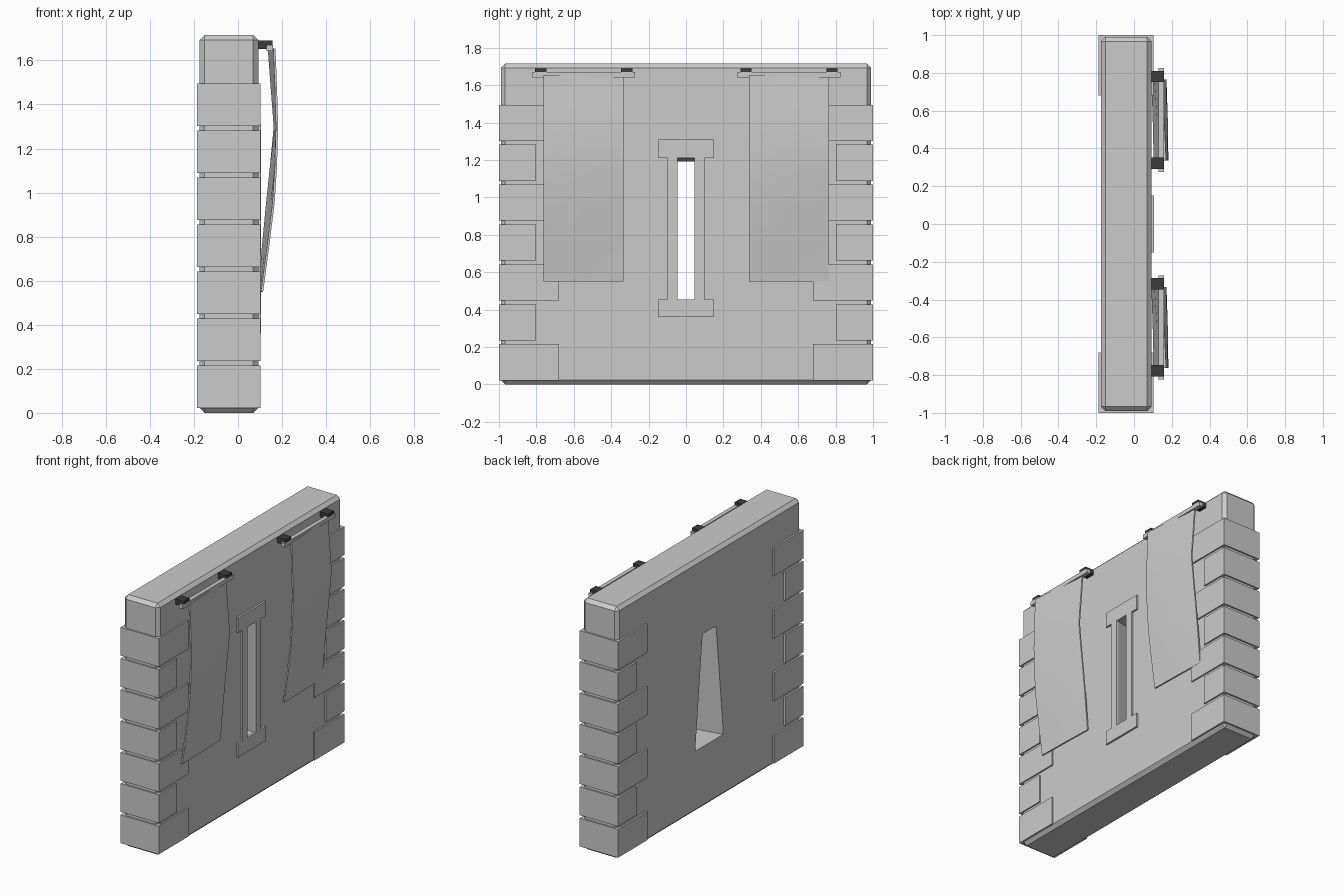
import bpy, bmesh

if "Cube" in bpy.data.objects:
    bpy.data.objects.remove(bpy.data.objects["Cube"])

BACK, FACE = -0.175, 0.092      # wall faces along x


def mesh_object(name, bm):
    bmesh.ops.recalc_face_normals(bm, faces=bm.faces)
    me = bpy.data.meshes.new(name)
    bm.to_mesh(me)
    bm.free()
    ob = bpy.data.objects.new(name, me)
    bpy.context.collection.objects.link(ob)
    return ob


def add_box(bm, lo, hi):
    vs = bmesh.ops.create_cube(bm, size=1)["verts"]
    for v in vs:
        for i in range(3):
            v.co[i] = hi[i] if v.co[i] > 0 else lo[i]


def box(name, lo, hi):
    bm = bmesh.new()
    add_box(bm, lo, hi)
    return mesh_object(name, bm)


def apply_modifiers(ob):
    bpy.context.view_layer.objects.active = ob
    for m in list(ob.modifiers):
        bpy.ops.object.modifier_apply(modifier=m.name)


# Wall slab with chamfered edges
wall = box("wall", (BACK, -0.99, 0), (FACE, 0.99, 1.715))
bev = wall.modifiers.new("chamfer", "BEVEL")
bev.width = 0.023
bev.segments = 1

# Splayed slit: narrow at the face, wide at the bottom of the back
bm = bmesh.new()
front = [(-0.045, 0.45), (0.045, 0.45), (0.045, 1.21), (-0.045, 1.21)]
rear = [(-0.155, 0.42), (0.155, 0.42), (0.075, 1.19), (-0.075, 1.19)]
a = [bm.verts.new((FACE + 0.005, y, z)) for y, z in front]
b = [bm.verts.new((BACK - 0.01, y, z)) for y, z in rear]
bm.faces.new(a)
bm.faces.new(b)
for i in range(4):
    j = (i + 1) % 4
    bm.faces.new((a[i], a[j], b[j], b[i]))
cutter = mesh_object("slit_cutter", bm)
cutter.hide_render = True
cut = wall.modifiers.new("slit", "BOOLEAN")
cut.operation = "DIFFERENCE"
cut.solver = "EXACT"
cut.object = cutter
apply_modifiers(wall)
bpy.data.objects.remove(cutter)

# Slit surround: I-shaped outline extruded from the wall face
bm = bmesh.new()
half_out = [(0.15, 0.36), (0.15, 0.455), (0.10, 0.455),
            (0.10, 1.21), (0.15, 1.21), (0.15, 1.31)]
half_in = [(0.045, 0.45), (0.045, 0.455), (0.045, 0.456),
           (0.045, 1.209), (0.045, 1.21), (0.045, 1.211)]
add_box(bm, (FACE - 0.004, -0.15, 0.36), (0.105, 0.15, 0.455))
add_box(bm, (FACE - 0.004, -0.15, 1.21), (0.105, 0.15, 1.31))
for s in (-1, 1):
    y0, y1 = sorted((s * 0.045, s * 0.10))
    add_box(bm, (FACE - 0.004, y0, 0.455), (0.105, y1, 1.21))
mesh_object("slit_surround", bm)

# Corner stones, alternately long and short
for s, side in ((-1, "front"), (1, "rear")):
    for i in range(7):
        z = 0.022 + i * 0.2133
        inner = 0.68 if i % 2 == 0 else 0.803
        y0, y1 = sorted((s * inner, s * 1.0))
        box(f"corner_stone_{side}_{i + 1}", (-0.187, y0, z), (0.102, y1, z + 0.193))

# Banners: rod, dark brackets and a hanging cloth
dark = bpy.data.materials.new("dark_iron")
dark.diffuse_color = (0.045, 0.045, 0.045, 1)
dark.use_nodes = True
dark.node_tree.nodes["Principled BSDF"].inputs["Base Color"].default_value = dark.diffuse_color
# (z, x at near edge, x at middle, x at far edge)
drape = [(1.655, 0.165, 0.155, 0.140), (1.48, 0.172, 0.165, 0.153),
         (1.30, 0.177, 0.174, 0.167), (1.12, 0.172, 0.168, 0.150),
         (0.95, 0.161, 0.152, 0.132), (0.75, 0.136, 0.127, 0.113),
         (0.55, 0.109, 0.104, 0.097)]
for name, yc in (("left", -0.547), ("right", 0.551)):
    box(f"banner_rod_{name}", (0.13, yc - 0.275, 1.642), (0.158, yc + 0.275, 1.67))
    for k, dy in enumerate((-0.23, 0.23)):
        br = box(f"rod_bracket_{name}_{k + 1}", (0.085, yc + dy - 0.03, 1.653),
                 (0.156, yc + dy + 0.03, 1.69))
        br.data.materials.append(dark)
    bm = bmesh.new()
    rows = [[bm.verts.new((x, yc + dy, z)) for x, dy in zip(xs, (-0.215, 0, 0.213))]
            for z, *xs in drape]
    for r, q in zip(rows, rows[1:]):
        for c in range(2):
            bm.faces.new((r[c], r[c + 1], q[c + 1], q[c]))
    cloth = mesh_object(f"banner_cloth_{name}", bm)
    sol = cloth.modifiers.new("thickness", "SOLIDIFY")
    sol.thickness = 0.01
    sol.offset = 0
    apply_modifiers(cloth)
    bpy.ops.object.select_all(action="DESELECT")
    cloth.select_set(True)
    bpy.context.view_layer.objects.active = cloth
    bpy.ops.object.shade_smooth_by_angle()
